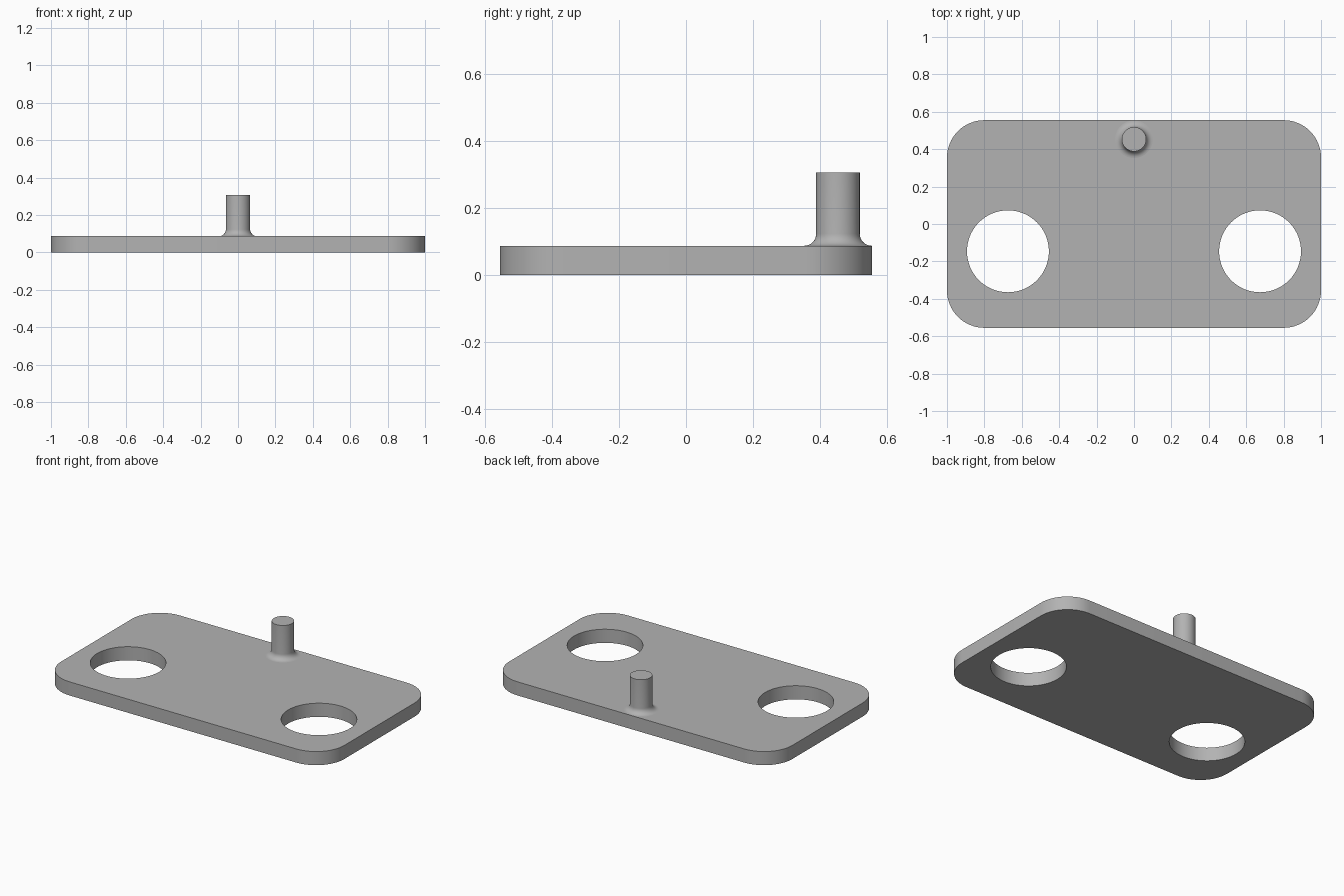
import bpy
import bmesh
from math import cos, sin, pi, radians

cube = bpy.data.objects.get("Cube")
if cube:
    bpy.data.objects.remove(cube, do_unlink=True)

HALF_X, HALF_Y, THICK, CORNER = 1.0, 0.555, 0.087, 0.2
HOLE_X, HOLE_Y, HOLE_R = 0.674, -0.146, 0.219
PIN_Y, PIN_R, PIN_TOP, FILLET = 0.453, 0.065, 0.306, 0.036

grey = bpy.data.materials.new("plain_grey")
grey.use_nodes = True
colour = (0.45, 0.45, 0.45, 1)
grey.diffuse_color = colour
grey.node_tree.nodes["Principled BSDF"].inputs["Base Color"].default_value = colour


def make_object(name, bm):
    bmesh.ops.recalc_face_normals(bm, faces=bm.faces)
    mesh = bpy.data.meshes.new(name)
    bm.to_mesh(mesh)
    bm.free()
    mesh.materials.append(grey)
    obj = bpy.data.objects.new(name, mesh)
    bpy.context.collection.objects.link(obj)
    return obj


def prism(name, outline, low, high):
    """Extrude a flat outline from one height to another."""
    bm = bmesh.new()
    face = bm.faces.new([bm.verts.new((x, y, low)) for x, y in outline])
    top = bmesh.ops.extrude_face_region(bm, geom=[face])["geom"]
    verts = [v for v in top if isinstance(v, bmesh.types.BMVert)]
    bmesh.ops.translate(bm, verts=verts, vec=(0, 0, high - low))
    return make_object(name, bm)


def arc(cx, cy, radius, start, sweep, steps):
    angles = [start + sweep * i / steps for i in range(steps + 1)]
    return [(cx + radius * cos(a), cy + radius * sin(a)) for a in angles]


def finish(obj):
    bpy.ops.object.select_all(action="DESELECT")
    obj.select_set(True)
    bpy.context.view_layer.objects.active = obj
    bpy.ops.object.shade_smooth_by_angle(angle=radians(30))


# Base plate with rounded corners
outline = []
for i, (sx, sy) in enumerate([(1, 1), (-1, 1), (-1, -1), (1, -1)]):
    outline += arc(sx * (HALF_X - CORNER), sy * (HALF_Y - CORNER),
                   CORNER, i * pi / 2, pi / 2, 16)
plate = prism("base_plate", outline, 0, THICK)

# Two round through holes
for side in (-1, 1):
    circle = arc(side * HOLE_X, HOLE_Y, HOLE_R, 0, 2 * pi, 64)[:-1]
    cutter = prism("hole_cutter", circle, -THICK, 2 * THICK)
    cutter.hide_render = True
    cut = plate.modifiers.new("hole", "BOOLEAN")
    cut.operation, cut.solver, cut.object = "DIFFERENCE", "EXACT", cutter
    bpy.context.view_layer.objects.active = plate
    bpy.ops.object.modifier_apply(modifier=cut.name)
    bpy.data.objects.remove(cutter, do_unlink=True)
finish(plate)

# Upright pin with a concave fillet at its foot
profile = arc(PIN_R + FILLET, THICK + FILLET, FILLET, -pi / 2, -pi / 2, 8)
profile += [(PIN_R, PIN_TOP), (0, PIN_TOP)]
bm = bmesh.new()
points = [bm.verts.new((r, 0, z)) for r, z in profile]
edges = [bm.edges.new(pair) for pair in zip(points, points[1:])]
bmesh.ops.spin(bm, geom=points + edges, cent=(0, 0, 0), axis=(0, 0, 1),
               angle=2 * pi, steps=48)
bmesh.ops.remove_doubles(bm, verts=bm.verts, dist=0.0001)
pin = make_object("upright_pin", bm)
pin.location.y = PIN_Y
finish(pin)
